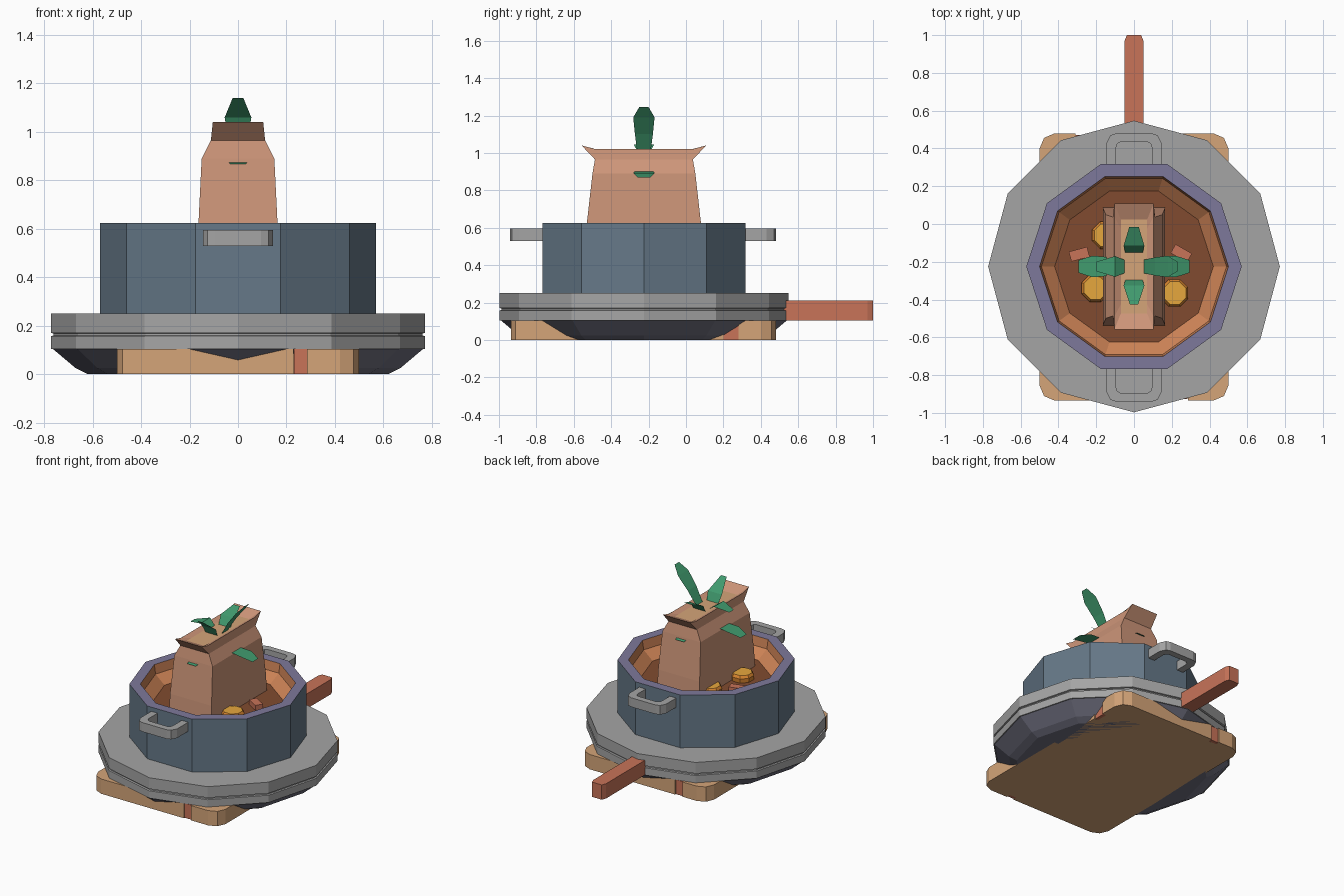
import bpy, bmesh
from math import pi, cos, sin, radians

if "Cube" in bpy.data.objects:
    bpy.data.objects.remove(bpy.data.objects["Cube"])

CY = -0.225  # centre of the pot and pan along y


def mat(name, r, g, b):
    m = bpy.data.materials.new(name)
    m.diffuse_color = (r ** 2.2, g ** 2.2, b ** 2.2, 1)
    m.use_nodes = True
    m.node_tree.nodes["Principled BSDF"].inputs["Base Color"].default_value = m.diffuse_color
    return m


STEEL = mat("steel", .64, .64, .64)
UNDER = mat("pan_underside", .44, .44, .50)
SLATE = mat("slate", .40, .47, .53)
RIM = mat("rim", .49, .47, .60)
SOUP_EDGE = mat("soup_edge", .80, .51, .34)
SOUP = mat("soup", .50, .30, .20)
PAPER = mat("paper", .80, .58, .47)
WOOD = mat("wood", .83, .64, .47)
RED = mat("red_wood", .78, .45, .35)
ORANGE = mat("carrot", .85, .52, .20)
YELLOW = mat("carrot_core", .90, .65, .25)
GREEN = mat("leaf_green", .26, .60, .43)


def make(name, verts, faces, mats, idx=None, fix=True):
    me = bpy.data.meshes.new(name)
    me.from_pydata(verts, [], faces)
    for m in mats:
        me.materials.append(m)
    if idx:
        for p, i in zip(me.polygons, idx):
            p.material_index = i
    if fix:
        bm = bmesh.new()
        bm.from_mesh(me)
        bmesh.ops.recalc_face_normals(bm, faces=bm.faces)
        bm.to_mesh(me)
        bm.free()
    ob = bpy.data.objects.new(name, me)
    bpy.context.collection.objects.link(ob)
    return ob


def stack(name, rings, mats, band=None, caps=(0, 0)):
    """Skin equal-length rings of points, closing both ends."""
    n = len(rings[0])
    faces, idx = [], []
    for k in range(len(rings) - 1):
        for i in range(n):
            j = (i + 1) % n
            faces.append((k * n + i, k * n + j, (k + 1) * n + j, (k + 1) * n + i))
            idx.append(band[k] if band else 0)
    faces += [tuple(reversed(range(n))), tuple(range(len(rings) * n - n, len(rings) * n))]
    return make(name, [p for r in rings for p in r], faces, mats, idx + list(caps))


def lathe(name, n, profile, mats, band=None, caps=(0, 0), at=(0, CY), turn=0):
    rings = [[(at[0] + r * cos(turn + 2 * pi * i / n), at[1] + r * sin(turn + 2 * pi * i / n), z)
              for i in range(n)] for r, z in profile]
    return stack(name, rings, mats, band, caps)


def prism(name, outline, z0, z1, mats):
    return stack(name, [[(x, y, z) for x, y in outline] for z in (z0, z1)], mats)


def box(name, x, y, z, sx, sy, sz, m, rot=0, tip=0):
    pts = [(-sx, -sy), (sx, -sy), (sx, sy - tip), (sx - tip * .4, sy),
           (tip * .4 - sx, sy), (-sx, sy - tip)] if tip else [(-sx, -sy), (sx, -sy), (sx, sy), (-sx, sy)]
    ob = prism(name, pts, -sz, sz, [m])
    ob.location = (x, y, z)
    ob.rotation_euler.z = radians(rot)
    return ob


# Cutting board: rounded corners and small notches along its sides
X0, X1, Y0, Y1, c, d = -.5, .5, -.935, .48, .08, .03
board = [(X0 + c, Y0), (.23, Y0), (.23, Y0 + d), (.285, Y0 + d), (.285, Y0), (X1 - c, Y0),
         (X1 - c * .3, Y0 + c * .3), (X1, Y0 + c),
         (X1, -.20), (X1 - d, -.20), (X1 - d, -.12), (X1, -.12),
         (X1, .20), (X1 - d, .20), (X1 - d, .28), (X1, .28),
         (X1, Y1 - c), (X1 - c * .3, Y1 - c * .3), (X1 - c, Y1),
         (-.25, Y1), (-.25, Y1 - d), (-.31, Y1 - d), (-.31, Y1),
         (X0 + c, Y1), (X0 + c * .3, Y1 - c * .3), (X0, Y1 - c),
         (X0, Y0 + c), (X0 + c * .3, Y0 + c * .3)]
prism("cutting_board", board, 0, .105, [WOOD])
# Red grain showing inside the notches
for x, y, sx, sy in [(.2575, Y0 + .02, .027, .012), (X1 - .02, -.16, .012, .04),
                     (X1 - .02, .24, .012, .04), (-.28, Y1 - .02, .03, .012)]:
    box("board_notch_fill", x, y, .052, sx, sy, .0515, RED)

# Frying pan with its rim, groove and handle
lathe("frying_pan", 12, [(.62, 0), (.67, .025), (.765, .105), (.772, .105), (.772, .157),
                         (.762, .16), (.762, .168), (.772, .171), (.772, .25)],
      [STEEL, UNDER], [1, 1, 0, 0, 0, 0, 0, 0], (1, 0))
box("pan_handle", 0, .755, .1575, .05, .245, .0525, RED, tip=.03)

# Pot with the soup inside
lathe("pot", 10, [(.57, .245), (.57, .625), (.50, .625), (.49, .56), (.42, .50)],
      [SLATE, RIM, SOUP_EDGE, SOUP], [0, 1, 2, 2], (0, 3))

# Pot handles, front and back
half = [(.145, 0), (.145, .125), (.125, .165), (.095, .175)]
inner = [(.07, .13), (.088, .12), (.095, .1), (.095, 0)]
shape = half + [(-x, y) for x, y in reversed(half)]
shape += [(-x, y) for x, y in reversed(inner)] + inner
for name, s, y in (("front_pot_handle", -1, CY - .54), ("back_pot_handle", 1, CY + .53)):
    prism(name, [(x, y + s * v) for x, v in shape], .53, .595, [STEEL])

# Paper bag with pinched neck, flared corners and a sunken top
bag = [(.165, .315, .47), (.163, .305, .625), (.15, .275, .89), (.112, .262, .965),
       (.104, .333, 1.04), (.07, .25, 1.005)]
rings = []
for x, y, z in bag:
    m = z - .018 if z > 1.03 else z
    # side midpoints sit lower than the flared corners
    rings.append([(-x, CY - y, z), (x, CY - y, z), (x, CY - y * .8, m), (x, CY + y * .8, m),
                  (x, CY + y, z), (-x, CY + y, z), (-x, CY + y * .8, m), (-x, CY - y * .8, m)])
stack("paper_bag", rings, [PAPER, WOOD], None, (0, 1))


# Leaves: flat strips following (radius, height, half width)
def leaf(name, deg, path):
    a = radians(deg)
    v = []
    for r, z, w in path:
        for s in (w, -w):
            v.append((r * cos(a) - s * sin(a), CY + r * sin(a) + s * cos(a), z))
    f = [(2 * k, 2 * k + 1, 2 * k + 3, 2 * k + 2) for k in range(len(path) - 1)]
    make(name, v, f, [GREEN], fix=False)


leaf("tall_leaf", 0, [(.05, 1.0, .035), (.11, 1.10, .048), (.18, 1.19, .057), (.23, 1.245, .025)])
leaf("front_leaf", 270, [(.07, 1.0, .045), (.10, 1.06, .055), (.20, 1.14, .022)])
leaf("back_leaf", 90, [(.07, 1.0, .045), (.11, 1.06, .055), (.21, 1.10, .025)])
leaf("left_leaf", 180, [(.05, 1.01, .035), (.10, 1.045, .055), (.20, 1.02, .025)])
for deg in (0, 90, 180, 270):
    leaf("low_leaf", deg, [(.05, .88, .04), (.14, .90, .05), (.22, .893, .057), (.295, .868, .033)])

# Vegetable slices and chunks floating in the soup
for x, y in ((-.205, -.34), (.215, -.365), (-.15, -.06)):
    lathe("carrot_slice", 8, [(.075, .49), (.078, .53), (.065, .548)], [ORANGE, YELLOW],
          None, (0, 1), (x, y), pi / 8)
box("left_chunk", -.29, -.16, .515, .05, .027, .02, RED, 15)
box("right_chunk", .25, -.155, .515, .05, .027, .02, RED, -30)
